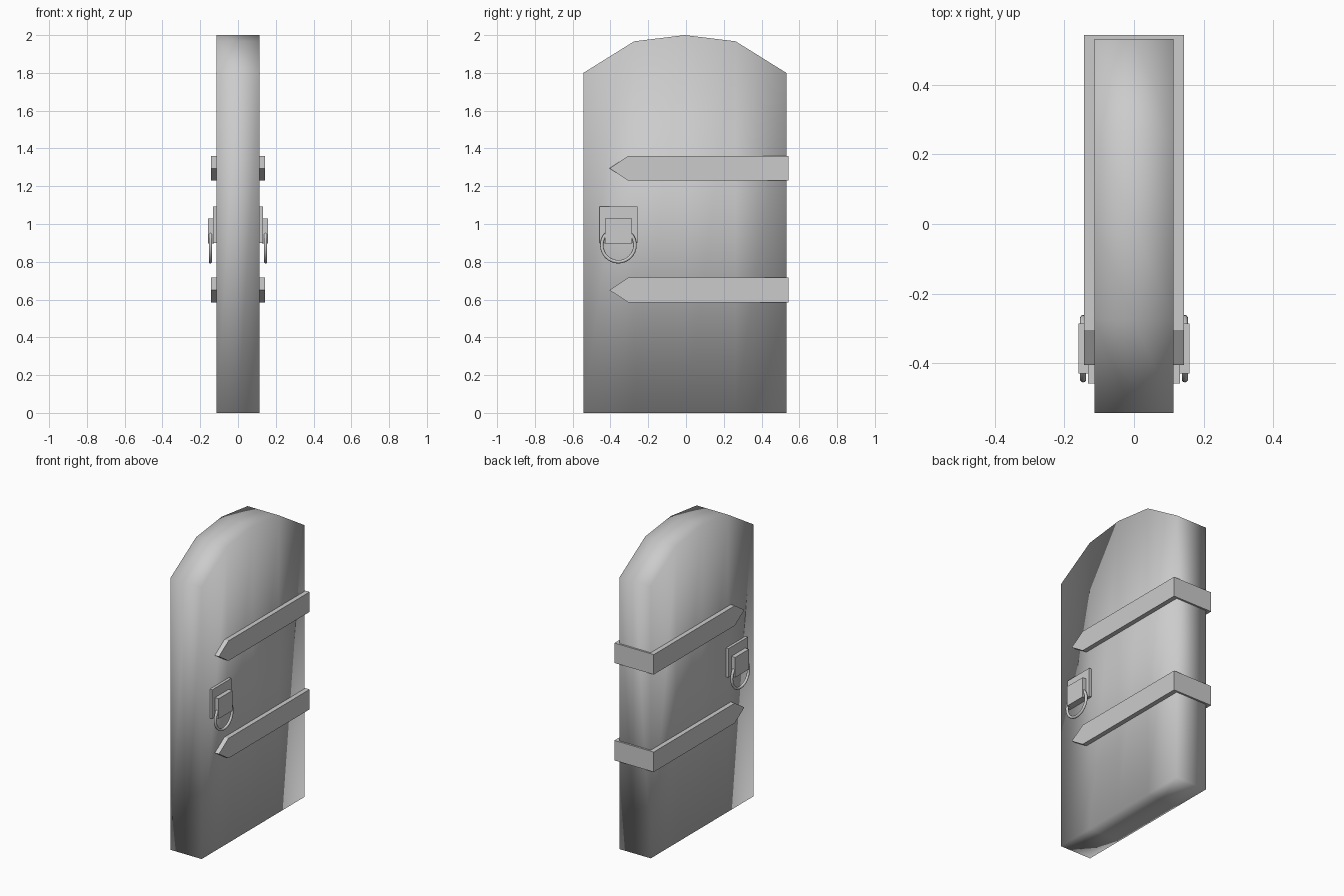
import bpy, bmesh
from math import pi

if "Cube" in bpy.data.objects:
    bpy.data.objects.remove(bpy.data.objects["Cube"])


def make_object(name, bm, angle=None):
    bmesh.ops.remove_doubles(bm, verts=bm.verts, dist=1e-5)
    bmesh.ops.recalc_face_normals(bm, faces=bm.faces)
    me = bpy.data.meshes.new(name)
    bm.to_mesh(me)
    bm.free()
    ob = bpy.data.objects.new(name, me)
    bpy.context.collection.objects.link(ob)
    bpy.ops.object.select_all(action='DESELECT')
    ob.select_set(True)
    bpy.context.view_layer.objects.active = ob
    if angle is None:
        bpy.ops.object.shade_smooth()
    else:
        bpy.ops.object.shade_smooth_by_angle(angle=angle)
    return ob


def skin(bm, rings):
    # Bridge matching closed vertex rings and cap both ends with quads
    vs = [[bm.verts.new(p) for p in r] for r in rings]
    n = len(vs[0])
    for a, b in zip(vs, vs[1:]):
        for i in range(n):
            j = (i + 1) % n
            bm.faces.new((a[i], a[j], b[j], b[i]))
    return vs


# Door panel: arched top in five columns, with a centre loop, soft shaded
T = 0.114
profile = [(-0.543, 1.80), (-0.275, 1.967), (-0.006, 2.0), (0.263, 1.967), (0.531, 1.80)]
bm = bmesh.new()
rings = [[(-T, y, 0), (0, y, 0), (T, y, 0), (T, y, z), (0, y, z), (-T, y, z)] for y, z in profile]
vs = skin(bm, rings)
for r in (vs[0], vs[-1]):
    bm.faces.new((r[0], r[1], r[4], r[5]))
    bm.faces.new((r[1], r[2], r[3], r[4]))
make_object("door_panel", bm)

# Pointed hinge straps wrapping round the hinge edge
for name, zc in (("lower_strap", 0.65), ("upper_strap", 1.295)):
    O, I, B, BI, H = 0.144, 0.112, 0.543, 0.529, 0.066
    stations = [(-O, -I, -0.405, -0.405, 0), (-O, -I, -0.305, -0.305, H), (-O, -I, B, BI, H)]
    stations += [(-a, -b, c, d, h) for a, b, c, d, h in reversed(stations)]
    bm = bmesh.new()
    skin(bm, [[(xo, yo, zc - h), (xo, yo, zc + h), (xi, yi, zc + h), (xi, yi, zc - h)]
              for xo, xi, yo, yi, h in stations])
    # Collapse the pointed tips
    bmesh.ops.dissolve_degenerate(bm, dist=1e-5, edges=bm.edges)
    make_object(name, bm, pi / 6)


def box(name, lo, hi):
    bm = bmesh.new()
    bmesh.ops.create_cube(bm, size=1)
    for v in bm.verts:
        v.co = [(a + b) / 2 + c * (b - a) for a, b, c in zip(lo, hi, v.co)]
    return make_object(name, bm, pi / 6)


# Handle on one face: back plate, boss and hanging ring
YC = -0.358
parts = [box("handle_plate", (0.11, YC - 0.1, 0.90), (0.132, YC + 0.1, 1.092)),
         box("handle_boss", (0.128, YC - 0.072, 0.897), (0.16, YC + 0.072, 1.03))]
bpy.ops.mesh.primitive_torus_add(location=(0.146, YC, 0.888), rotation=(0, pi / 2, 0),
                                 major_segments=32, minor_segments=10,
                                 major_radius=0.088, minor_radius=0.009)
ring = bpy.context.object
ring.name = "handle_ring"
bpy.ops.object.transform_apply(location=True, rotation=True, scale=True)
bpy.ops.object.shade_smooth()
parts.append(ring)

# Repeat the handle on the opposite face
for ob in parts:
    m = ob.modifiers.new("Mirror", 'MIRROR')
    m.use_axis = (True, False, False)
    m.use_clip = False
    m.use_mirror_merge = False
